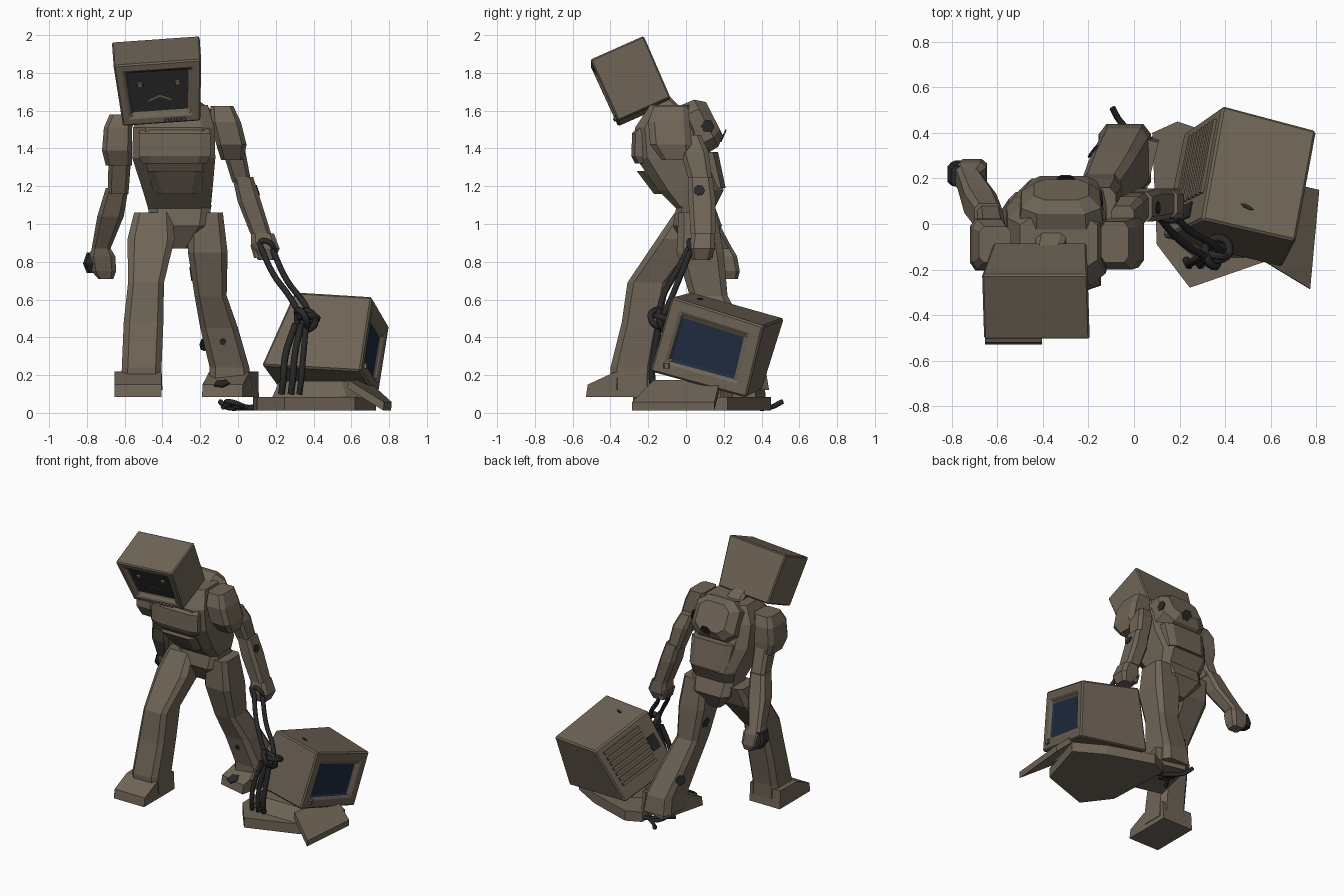
import bpy, bmesh, math
from mathutils import Matrix, Vector


def material(name, rgb):
    m = bpy.data.materials.new(name)
    m.diffuse_color = (*rgb, 1)
    return m


BROWN = material("dusty_brown", (0.160, 0.130, 0.095))
DARK = material("black_rubber", (0.022, 0.022, 0.022))
BLUE = material("blue_glass", (0.014, 0.026, 0.052))
GLASS = material("dark_glass", (0.026, 0.025, 0.024))


def mesh(name, verts, faces, mat=BROWN, M=Matrix()):
    me = bpy.data.meshes.new(name)
    me.from_pydata([M @ Vector(v) for v in verts], [], faces)
    bm = bmesh.new()
    bm.from_mesh(me)
    bmesh.ops.recalc_face_normals(bm, faces=bm.faces)
    bm.to_mesh(me)
    bm.free()
    me.materials.append(mat)
    ob = bpy.data.objects.new(name, me)
    bpy.context.collection.objects.link(ob)
    return ob


def stack(name, rings, mat=BROWN, M=Matrix()):
    """Skin a list of equal-length point rings and cap the ends."""
    n = len(rings[0])
    faces = [tuple(range(n)), tuple(range((len(rings) - 1) * n, len(rings) * n))]
    for r in range(len(rings) - 1):
        for i in range(n):
            j = (i + 1) % n
            faces.append((r * n + i, r * n + j, r * n + n + j, r * n + n + i))
    return mesh(name, [p for ring in rings for p in ring], faces, mat, M)


def loft(name, sections, cut=0.35, mat=BROWN, M=Matrix()):
    """Sections (x, y, z, half width, half depth) of chamfered rectangles."""
    k = 1 - cut
    shape = [(1, -k), (1, k), (k, 1), (-k, 1), (-1, k), (-1, -k), (-k, -1), (k, -1)]
    return stack(name, [[(x + a * w, y + b * d, z) for a, b in shape]
                        for x, y, z, w, d in sections], mat, M)


def prism(name, profile, x0, x1, M=Matrix()):
    return stack(name, [[(x, y, z) for y, z in profile] for x in (x0, x1)], BROWN, M)


def tube(name, pts, r=0.016, closed=False):
    cu = bpy.data.curves.new(name, 'CURVE')
    cu.dimensions = '3D'
    cu.bevel_depth, cu.bevel_resolution, cu.resolution_u = r, 1, 5
    cu.use_fill_caps = True
    sp = cu.splines.new('BEZIER')
    sp.bezier_points.add(len(pts) - 1)
    for bp, p in zip(sp.bezier_points, pts):
        bp.co = p
        bp.handle_left_type = bp.handle_right_type = 'AUTO'
    sp.use_cyclic_u = closed
    cu.materials.append(DARK)
    bpy.context.collection.objects.link(bpy.data.objects.new(name, cu))


def ring(name, c, r, axis, thick=0.016):
    q = Vector(axis).to_track_quat('Z', 'Y')
    tube(name, [Vector(c) + q @ Vector((r * math.cos(t), r * math.sin(t), 0))
                for t in (i * math.pi / 3 for i in range(6))], thick, True)


def screen(ob, face, border, depth, mat):
    """Inset a recessed glass into one face."""
    ob.data.materials.append(mat)
    bm = bmesh.new()
    bm.from_mesh(ob.data)
    bm.faces.ensure_lookup_table()
    f = bm.faces[face]
    bmesh.ops.inset_individual(bm, faces=[f], thickness=border, use_even_offset=True)
    bmesh.ops.inset_individual(bm, faces=[f], thickness=0.012, depth=-depth, use_even_offset=True)
    f.material_index = 1
    bm.to_mesh(ob.data)
    bm.free()


def bevel(ob, w):
    mod = ob.modifiers.new("edge", 'BEVEL')
    mod.width, mod.segments = w, 1


def patch(name, ob, near, r, sides=7, mat=DARK, stretch=1.0):
    """Thin plate laid on the surface of ob nearest to a point."""
    bpy.context.view_layer.update()
    _, p, n, _ = ob.closest_point_on_mesh(Vector(near))
    M = Matrix.Translation(p) @ n.to_track_quat('Z', 'Y').to_matrix().to_4x4()
    pts = [(r * stretch * math.cos(i * math.tau / sides), r * math.sin(i * math.tau / sides))
           for i in range(sides)]
    return stack(name, [[(x, y, z) for x, y in pts] for z in (-0.003, 0.005)], mat, M)


# Head: tilted tapered monitor with a recessed face
HM = (Matrix.Translation((-0.42, -0.293, 1.755)) @ Matrix.Rotation(math.radians(-4), 4, 'Y')
      @ Matrix.Rotation(math.radians(24), 4, 'X'))
head = stack("head", [[(-w, -d, z), (w, -d, z), (w, d, z), (-w, d, z)]
                      for w, d, z in ((0.205, 0.152, -0.178), (0.233, 0.155, 0.178))], M=HM)
screen(head, 2, 0.045, 0.028, GLASS)
bevel(head, 0.008)
for s in (-1, 1):
    loft("eye", [(s * 0.1, 0.045, 0.115, 0.018, 0.018), (s * 0.1, 0.045, 0.14, 0.012, 0.012)],
         M=HM @ Matrix.Rotation(math.pi / 2, 4, 'X'))
    mesh("mouth_half", [(0, -0.131, -0.02), (0, -0.131, -0.032), (s * 0.06, -0.131, -0.055),
                        (s * 0.06, -0.131, -0.045)], [(0, 1, 2, 3)], M=HM)
for i in range(4):
    x = 0.03 + i * 0.03
    loft("head_button", [(x, -0.155, -0.162, 0.011, 0.012), (x, -0.155, -0.148, 0.011, 0.012)], M=HM)
loft("neck", [(-0.35, -0.04, 1.57, 0.07, 0.06), (-0.38, -0.17, 1.70, 0.06, 0.06)])

# Torso, chest plates, backpack, pelvis
torso = loft("torso", [(-0.31, 0.05, 1.08, 0.165, 0.10), (-0.32, 0.025, 1.18, 0.185, 0.175),
                       (-0.34, -0.065, 1.35, 0.22, 0.20), (-0.34, -0.095, 1.51, 0.215, 0.175),
                       (-0.33, -0.08, 1.63, 0.17, 0.11)], 0.3)
loft("chest_plate", [(-0.335, -0.20, 1.32, 0.17, 0.07), (-0.335, -0.225, 1.36, 0.19, 0.065),
                     (-0.335, -0.225, 1.48, 0.19, 0.06), (-0.335, -0.19, 1.53, 0.17, 0.05)], 0.3)
loft("belly_plate", [(-0.325, -0.05, 1.16, 0.11, 0.12), (-0.33, -0.14, 1.28, 0.15, 0.12)], 0.3)
BM = Matrix.Translation((-0.32, 0.08, 1.52)) @ Matrix.Rotation(math.radians(-63), 4, 'X')
pack = loft("backpack", [(0, 0, -0.10, 0.19, 0.15), (0, 0, 0.03, 0.175, 0.14),
                         (0, 0, 0.08, 0.12, 0.10)], 0.4, M=BM)
loft("lower_back", [(-0.31, 0.13, 1.19, 0.15, 0.08), (-0.32, 0.08, 1.38, 0.17, 0.09)], 0.3)
loft("pelvis", [(-0.31, 0.06, 0.87, 0.045, 0.06), (-0.31, 0.06, 0.99, 0.15, 0.13),
                (-0.31, 0.05, 1.10, 0.17, 0.10)], 0.3)

# Arms
loft("right_shoulder", [(-0.63, -0.07, 1.31, 0.07, 0.09), (-0.64, -0.09, 1.39, 0.08, 0.115),
                        (-0.635, -0.09, 1.51, 0.075, 0.11), (-0.61, -0.09, 1.58, 0.07, 0.08)], 0.3)
loft("left_shoulder", [(-0.03, -0.05, 1.34, 0.06, 0.08), (-0.035, -0.08, 1.42, 0.08, 0.11),
                       (-0.065, -0.09, 1.54, 0.08, 0.11), (-0.085, -0.08, 1.625, 0.06, 0.09)], 0.3)
loft("right_upper_arm", [(-0.635, 0.03, 1.16, 0.055, 0.06), (-0.625, -0.05, 1.36, 0.06, 0.07)])
loft("left_upper_arm", [(0.02, 0.08, 1.22, 0.05, 0.06), (-0.02, 0.045, 1.38, 0.06, 0.075),
                        (-0.05, 0.02, 1.47, 0.05, 0.06)])
loft("right_forearm", [(-0.725, 0.19, 0.87, 0.05, 0.055), (-0.675, 0.09, 1.04, 0.07, 0.065),
                       (-0.64, 0.03, 1.19, 0.06, 0.06)])
forearm = loft("left_forearm", [(0.12, 0.09, 0.95, 0.055, 0.065), (0.06, 0.085, 1.12, 0.062, 0.072),
                                (0.025, 0.075, 1.25, 0.055, 0.065)])
loft("right_hand", [(-0.70, 0.235, 0.71, 0.04, 0.04), (-0.71, 0.23, 0.75, 0.065, 0.055),
                    (-0.72, 0.21, 0.83, 0.07, 0.06), (-0.725, 0.19, 0.88, 0.045, 0.05)])
loft("right_fingers", [(-0.755, 0.24, 0.74, 0.045, 0.04), (-0.775, 0.22, 0.79, 0.045, 0.05),
                       (-0.77, 0.21, 0.85, 0.03, 0.045)], mat=DARK)
loft("left_hand", [(0.15, 0.08, 0.81, 0.045, 0.05), (0.145, 0.085, 0.87, 0.075, 0.07),
                   (0.13, 0.09, 0.95, 0.06, 0.06)])
for i in range(3):
    y = 0.045 + i * 0.04
    loft("left_finger", [(0.11, y, 0.82, 0.025, 0.018), (0.09, y, 0.89, 0.025, 0.018)], mat=BROWN)

# Legs and feet
loft("right_leg", [(-0.51, -0.285, 0.12, 0.11, 0.11), (-0.51, -0.285, 0.24, 0.105, 0.115),
                   (-0.50, -0.235, 0.48, 0.105, 0.105), (-0.487, -0.20, 0.69, 0.095, 0.11),
                   (-0.46, -0.03, 0.92, 0.125, 0.125), (-0.45, 0.04, 1.06, 0.10, 0.10)], 0.3)
shin = loft("left_leg", [(-0.04, 0.29, 0.12, 0.115, 0.15), (-0.045, 0.28, 0.24, 0.105, 0.14),
                         (-0.10, 0.20, 0.45, 0.10, 0.11), (-0.145, 0.12, 0.62, 0.085, 0.10),
                         (-0.16, 0.075, 0.85, 0.105, 0.125), (-0.17, 0.06, 1.06, 0.09, 0.10)], 0.3)
SOLE = [(0.18, 0.085), (-0.18, 0.085), (-0.17, 0.15), (-0.03, 0.215), (0.17, 0.22)]
prism("right_foot", SOLE, -0.125, 0.125, Matrix.Translation((-0.53, -0.35, 0)))
foot = prism("left_foot", SOLE, -0.11, 0.11,
             Matrix.Translation((-0.04, 0.22, 0)) @ Matrix.Rotation(math.radians(-14), 4, 'Z'))

# Dragged monitor: leaning box whose back widens downward
A, B, C, D = map(Vector, ((0.39, 0.52, 0.50), (0.80, 0.41, 0.46), (0.71, -0.075, 0.615), (0.30, 0.02, 0.64)))
a, b, c, d = map(Vector, ((0.22, 0.40, 0.12), (0.74, 0.32, 0.08), (0.65, -0.19, 0.22), (0.125, -0.06, 0.25)))
monitor = stack("dragged_monitor", [[a, b, c, d], [A, B, C, D]])
screen(monitor, 3, 0.07, 0.022, BLUE)
bevel(monitor, 0.01)
patch("monitor_slot", monitor, (0.5, 0.08, 0.62), 0.01, 6, DARK, 3)
knob = c.lerp(C, 0.09).lerp(b.lerp(B, 0.09), 0.15)
loft("monitor_knob", [(*knob, 0.018, 0.016), (*(knob + Vector((0.0, 0, 0.03))), 0.018, 0.016)])


def on_back(u, v):
    return a.lerp(d, u).lerp(A.lerp(D, u), v)


# Vent ridges and dark socket on the back of the dragged monitor
out = (A - a).cross(d - a).normalized()
out *= -1 if out.x > 0 else 1
for i in range(7):
    v = 0.25 + i * 0.1
    q = [on_back(0.1, v), on_back(0.75, v), on_back(0.75, v + 0.05), on_back(0.1, v + 0.05)]
    stack("vent_ridge", [q, [p + out * 0.015 for p in q]])
q = [on_back(0.78, 0.4), on_back(0.92, 0.4), on_back(0.92, 0.65), on_back(0.78, 0.65)]
stack("back_socket", [q, [p + out * 0.006 for p in q]], DARK)

# Base slab and tilted keyboard under the monitor
plan = [(0.10, -0.09), (0.245, -0.28), (0.62, -0.15), (0.73, 0.22), (0.52, 0.34), (0.19, 0.45), (0.08, 0.40)]
stack("base_slab", [[(x, y, z) for x, y in plan] for z in (0.012, 0.085)])
loft("base_riser", [(0.42, 0.05, 0.08, 0.24, 0.2), (0.42, 0.08, 0.17, 0.2, 0.16)])
quad = [(0.58, -0.17, 0.13), (0.77, -0.285, 0.012), (0.81, 0.15, 0.012), (0.68, 0.18, 0.13)]
stack("keyboard", [quad, [(x + 0.004, y, z + 0.045) for x, y, z in quad]])

# Cables from the hand, the knot, and the loose end on the floor
tube("hand_cable", [(0.11, 0.03, 0.90), (0.19, -0.06, 0.73), (0.27, -0.12, 0.62), (0.34, -0.15, 0.50)])
tube("hand_cable", [(0.18, 0.03, 0.87), (0.26, -0.04, 0.70), (0.35, -0.09, 0.58), (0.39, -0.13, 0.50)])
ring("hand_loop", (0.145, 0.04, 0.87), 0.045, (0.3, 1, 0.5))
for ctr, axis in (((0.36, -0.13, 0.49), (0.2, 1, 0.2)), ((0.34, -0.14, 0.50), (1, 0.4, 0.5)),
                  ((0.37, -0.11, 0.50), (0, 0.3, 1))):
    ring("cable_knot", ctr, 0.05, axis, 0.018)
for x in (0.24, 0.29, 0.335):
    tube("hanging_cable", [(x * 0.6 + 0.16, -0.14, 0.47), (x + 0.01, -0.17, 0.30), (x, -0.18, 0.18),
                           (x - 0.01, -0.16, 0.10)], 0.018)
tube("floor_cable", [(-0.095, 0.51, 0.06), (-0.06, 0.45, 0.03), (0.03, 0.37, 0.025), (0.15, 0.30, 0.03)], 0.014)
tube("floor_cable", [(-0.08, 0.24, 0.03), (-0.02, 0.33, 0.05), (0.06, 0.36, 0.03), (0.18, 0.42, 0.07)], 0.014)
ring("floor_loop", (-0.02, 0.32, 0.045), 0.045, (0.3, 0.2, 1), 0.014)

# Worn dark patches
patch("elbow_wear", forearm, (0.2, 0.07, 1.21), 0.03)
patch("pack_wear", pack, (-0.30, 0.4, 1.50), 0.04, 6)
patch("pack_side_wear", pack, (-0.05, 0.14, 1.53), 0.035, 6)
patch("shin_wear", shin, (-0.08, 0.0, 0.35), 0.018, 6)
patch("calf_wear", shin, (-0.25, 0.35, 0.36), 0.035)
patch("thigh_wear", shin, (-0.35, 0.12, 0.72), 0.04, 5)
patch("foot_wear", foot, (-0.09, 0.05, 0.19), 0.045, 5)
